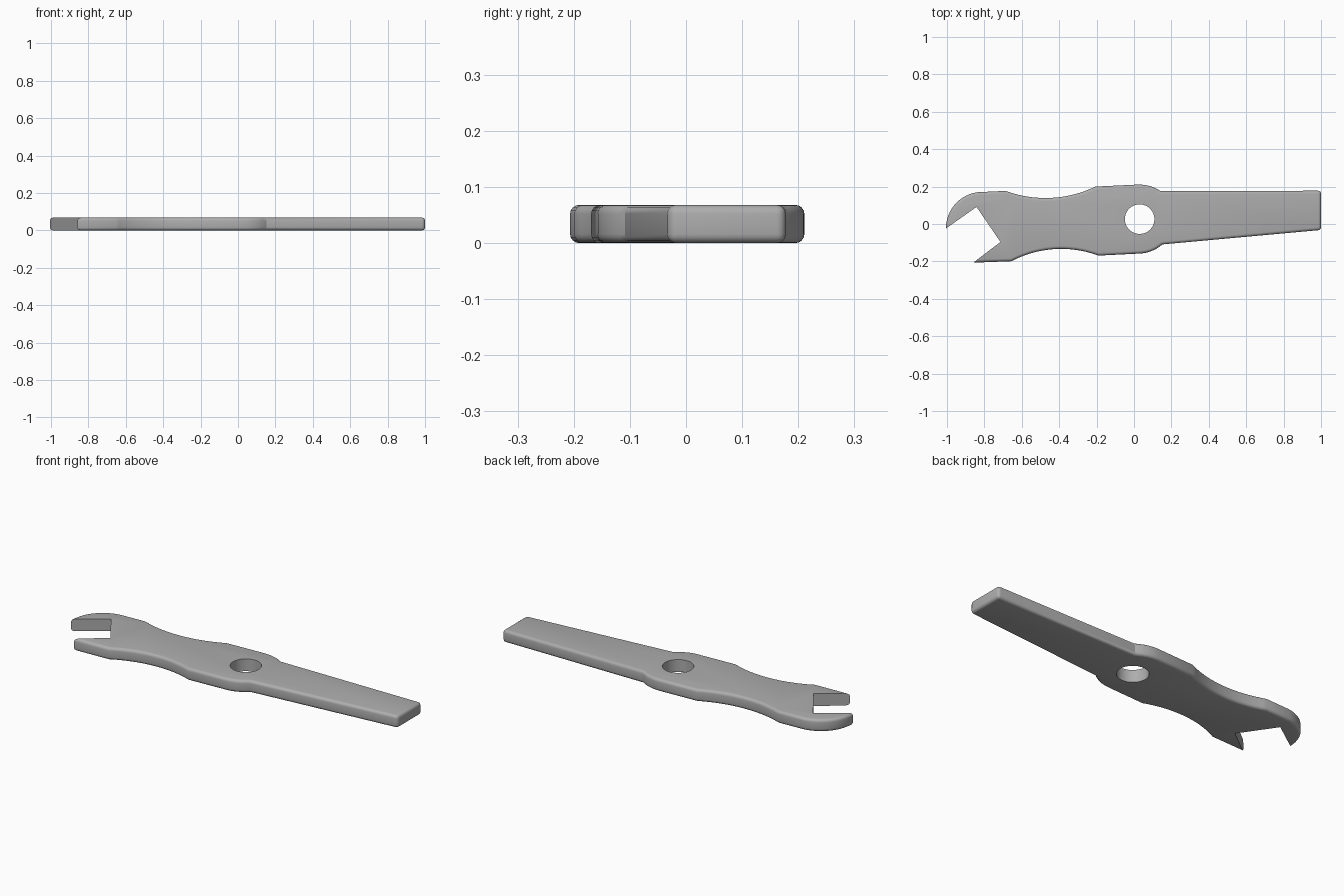
import bpy, bmesh, math
from mathutils import Vector
from mathutils.geometry import intersect_line_line_2d

cube = bpy.data.objects.get("Cube")
if cube:
    bpy.data.objects.remove(cube, do_unlink=True)

THICK = 0.068
ROUND = 0.016

steel = bpy.data.materials.new("steel grey")
steel.use_nodes = True
steel.diffuse_color = (0.42, 0.42, 0.42, 1)
steel.node_tree.nodes["Principled BSDF"].inputs["Base Color"].default_value = steel.diffuse_color


def arc(a, m, b, steps):
    """Points on the circle from a through m to b."""
    a, m, b = Vector(a), Vector(m), Vector(b)
    u, v = (a + m) / 2, (m + b) / 2
    d, e = (m - a).orthogonal() * 50, (b - m).orthogonal() * 50
    c = intersect_line_line_2d(u - d, u + d, v - e, v + e)
    r = (a - c).length
    start = math.atan2(a.y - c.y, a.x - c.x)
    sweep = math.atan2(b.y - c.y, b.x - c.x) - start
    turn = (m - a).cross(b - m)
    if turn > 0 and sweep < 0:
        sweep += math.tau
    if turn < 0 and sweep > 0:
        sweep -= math.tau
    return [(c.x + r * math.cos(start + sweep * i / steps),
             c.y + r * math.sin(start + sweep * i / steps)) for i in range(steps + 1)]


def extrude_outline(name, points, z0, z1, rounding=0):
    """Solid from a flat outline, with optional rounded rims."""
    bm = bmesh.new()
    face = bm.faces.new([bm.verts.new((x, y, z0)) for x, y in points])
    grown = bmesh.ops.extrude_face_region(bm, geom=[face])
    for v in grown["geom"]:
        if isinstance(v, bmesh.types.BMVert):
            v.co.z = z1
    bmesh.ops.recalc_face_normals(bm, faces=bm.faces)
    if rounding:
        def on_rim(e):
            a, b = e.verts
            return abs(a.co.z - b.co.z) < 0.001 or a.co.x > 0.9
        bmesh.ops.bevel(bm, geom=[e for e in bm.edges if on_rim(e)], offset=rounding,
                        offset_type='OFFSET', segments=4, profile=0.5,
                        affect='EDGES', clamp_overlap=False)
    mesh = bpy.data.meshes.new(name)
    bm.to_mesh(mesh)
    bm.free()
    mesh.materials.append(steel)
    obj = bpy.data.objects.new(name, mesh)
    bpy.context.collection.objects.link(obj)
    return obj


# Outline, clockwise from the jaw side: rounded head, waist, pivot boss, handle
outline = arc((-0.985, -0.11), (-0.945, 0.118), (-0.835, 0.17), 16)
outline += arc((-0.687, 0.177), (-0.465, 0.139), (-0.206, 0.2), 20)
outline += arc((0.024, 0.211), (0.09, 0.201), (0.142, 0.176), 8)
outline += [(1.0, 0.178), (1.0, -0.032)]
outline += arc((0.152, -0.109), (0.1, -0.142), (0.03, -0.158), 8)
outline += arc((-0.19, -0.169), (-0.388, -0.133), (-0.655, -0.199), 20)
outline += [(-0.92, -0.209)]
body = extrude_outline("wrench_body", outline, 0, THICK, ROUND)

# Slanted square jaw opening and round pivot hole
jaw = extrude_outline("jaw_cutter", [(-0.842, 0.091), (-0.714, -0.096),
                                     (-1.116, -0.402), (-1.237, -0.187)], -0.1, 0.2)
hole = extrude_outline("hole_cutter", [(0.03 + 0.079 * math.cos(math.tau * i / 48),
                                        0.026 + 0.079 * math.sin(math.tau * i / 48))
                                       for i in range(48)], -0.1, 0.2)

bpy.ops.object.select_all(action='DESELECT')
bpy.context.view_layer.objects.active = body
body.select_set(True)
for cutter in (jaw, hole):
    cutter.hide_render = True
    mod = body.modifiers.new(cutter.name, 'BOOLEAN')
    mod.operation = 'DIFFERENCE'
    mod.solver = 'EXACT'
    mod.object = cutter
    bpy.ops.object.modifier_apply(modifier=mod.name)
    bpy.data.objects.remove(cutter, do_unlink=True)

bpy.ops.object.shade_smooth_by_angle(angle=math.radians(30))
